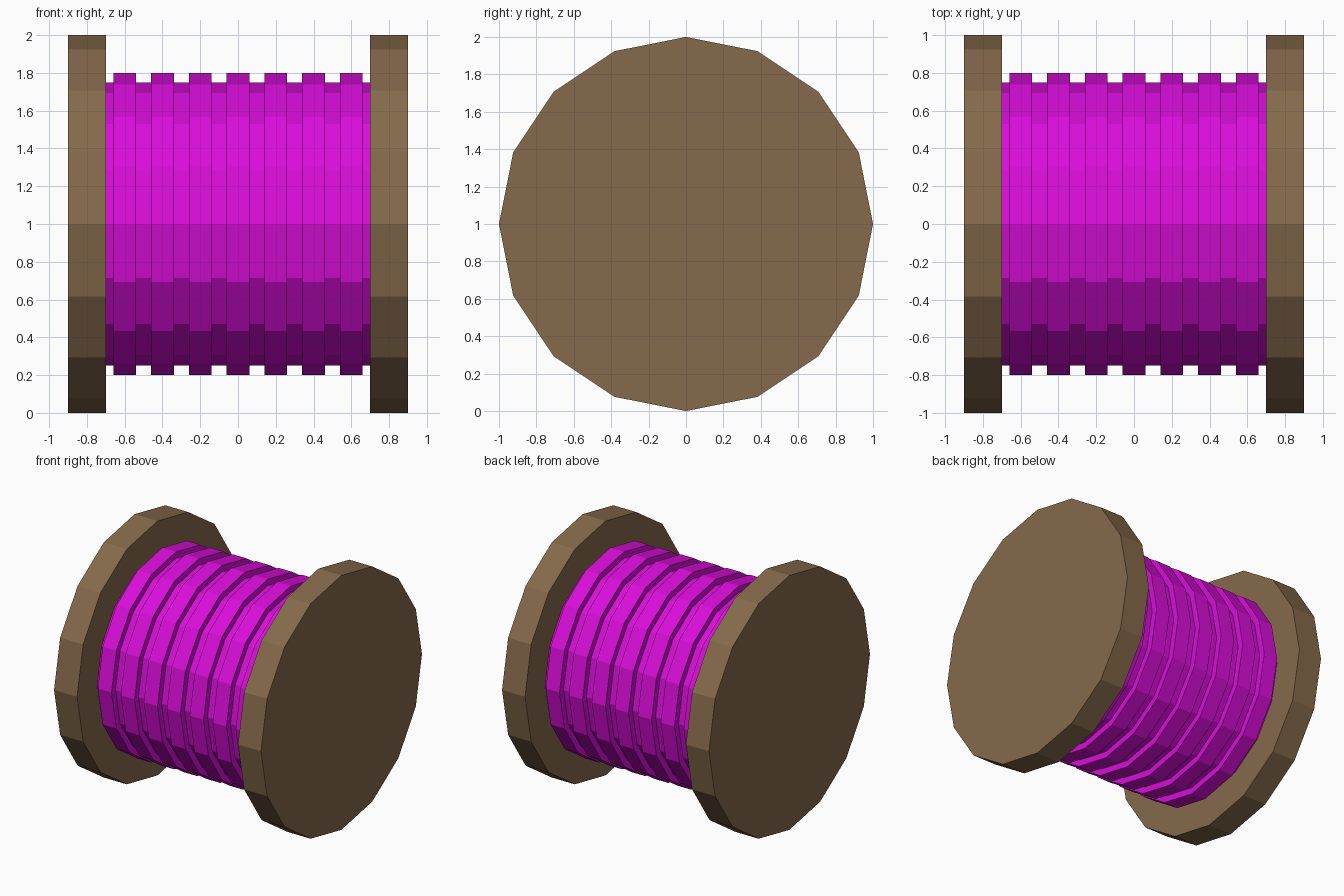
import bpy
import bmesh
from math import sin, cos, tau

SIDES = 16
AXIS_Z = 1.0

cube = bpy.data.objects.get("Cube")
if cube:
    bpy.data.objects.remove(cube, do_unlink=True)


def make_material(name, rgb):
    mat = bpy.data.materials.new(name)
    mat.use_nodes = True
    color = (*rgb, 1.0)
    mat.diffuse_color = color
    mat.node_tree.nodes["Principled BSDF"].inputs["Base Color"].default_value = color
    return mat


def lathe(name, profile, mat):
    """Spin an (x, radius) profile around the x axis, with flat end caps."""
    bm = bmesh.new()
    rings = [[bm.verts.new((x, r * sin(tau * i / SIDES), r * cos(tau * i / SIDES)))
              for i in range(SIDES)] for x, r in profile]
    for a, b in zip(rings, rings[1:]):
        for i in range(SIDES):
            j = (i + 1) % SIDES
            bm.faces.new((a[i], a[j], b[j], b[i]))
    bm.faces.new(rings[0])
    bm.faces.new(rings[-1])
    bmesh.ops.recalc_face_normals(bm, faces=bm.faces)
    mesh = bpy.data.meshes.new(name)
    bm.to_mesh(mesh)
    bm.free()
    mesh.materials.append(mat)
    obj = bpy.data.objects.new(name, mesh)
    obj.location.z = AXIS_Z
    bpy.context.collection.objects.link(obj)
    return obj


wood = make_material("brown wood", (0.235, 0.144, 0.070))
thread = make_material("magenta thread", (0.70, 0.004, 0.70))

# End discs
for name, side in (("left_disc", 1), ("right_disc", -1)):
    lathe(name, [(side * 0.7, 1.0), (side * 0.9, 1.0)], wood)

# Wound thread: a core with seven raised bands
core_radius, band_radius, half_band, pitch = 0.75, 0.8, 0.06, 0.2
profile = [(-0.7, core_radius)]
for k in range(-3, 4):
    start, end = k * pitch - half_band, k * pitch + half_band
    profile += [(start, core_radius), (start, band_radius),
                (end, band_radius), (end, core_radius)]
profile.append((0.7, core_radius))
lathe("thread_winding", profile, thread)
